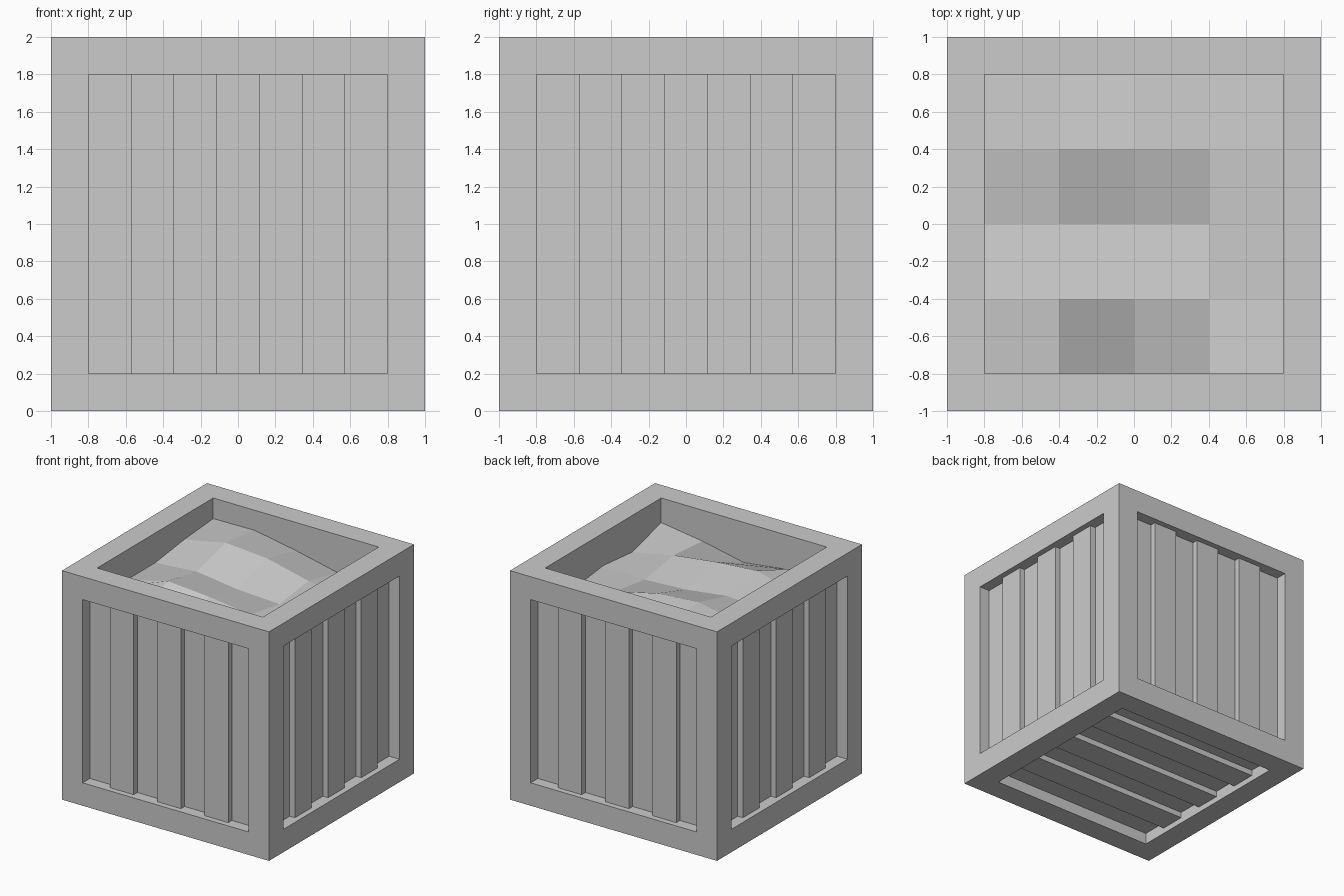
import bpy, bmesh
from math import radians
from mathutils import Matrix, Vector

if "Cube" in bpy.data.objects:
    bpy.data.objects.remove(bpy.data.objects["Cube"])

HALF, BAR = 1.0, 0.2
INNER = HALF - BAR
CENTRE = Matrix.Translation((0, 0, HALF))


def finish(name, bm):
    bmesh.ops.recalc_face_normals(bm, faces=bm.faces)
    mesh = bpy.data.meshes.new(name)
    bm.to_mesh(mesh)
    bm.free()
    obj = bpy.data.objects.new(name, mesh)
    bpy.context.collection.objects.link(obj)
    return obj


# Frame: a cube with every side inset and pushed in, leaving twelve square bars
bm = bmesh.new()
bmesh.ops.create_cube(bm, size=2 * HALF, matrix=CENTRE)
sides = bm.faces[:]
bmesh.ops.inset_individual(bm, faces=sides, thickness=BAR, use_even_offset=True)
pushed = bmesh.ops.extrude_discrete_faces(bm, faces=sides)["faces"]
for f in pushed:
    f.normal_update()
    bmesh.ops.translate(bm, verts=f.verts[:], vec=-BAR * f.normal)
bmesh.ops.delete(bm, geom=pushed, context='FACES')
bmesh.ops.remove_doubles(bm, verts=bm.verts, dist=0.001)
finish("frame", bm)


# Plank panels: seven boards per side, alternately recessed and raised
def panel(name, rotation, count=7):
    bm = bmesh.new()
    width = 2 * INNER / count
    for i in range(count):
        outer = 0.95 if i % 2 else 0.90
        depth = outer - INNER
        place = (Matrix.Translation((-INNER + (i + 0.5) * width, -outer + depth / 2, 0))
                 @ Matrix.Diagonal((width, depth, 2 * INNER, 1)))
        bmesh.ops.create_cube(bm, size=1, matrix=CENTRE @ rotation @ place)
    finish(name, bm)


for i, side in enumerate(("front", "right", "back", "left")):
    panel(side + "_planks", Matrix.Rotation(radians(90 * i), 4, 'Z'))
# Bottom boards run along x
panel("bottom_planks", Matrix.Rotation(radians(90), 4, 'Z') @ Matrix.Rotation(radians(90), 4, 'X'))

# Contents: an uneven heap filling the open top (rows run from front to back)
HEIGHTS = ((1.82, 1.70, 1.65, 1.73, 1.785),
           (1.74, 1.84, 1.81, 1.76, 1.68),
           (1.74, 1.77, 1.72, 1.70, 1.715),
           (1.79, 1.87, 1.84, 1.75, 1.67),
           (1.82, 1.825, 1.755, 1.67, 1.65))
bm = bmesh.new()
bmesh.ops.create_grid(bm, x_segments=4, y_segments=4, size=INNER)
for v in bm.verts:
    v.co.z = HEIGHTS[round((v.co.y + INNER) / 0.4)][round((v.co.x + INNER) / 0.4)]
finish("contents", bm)
